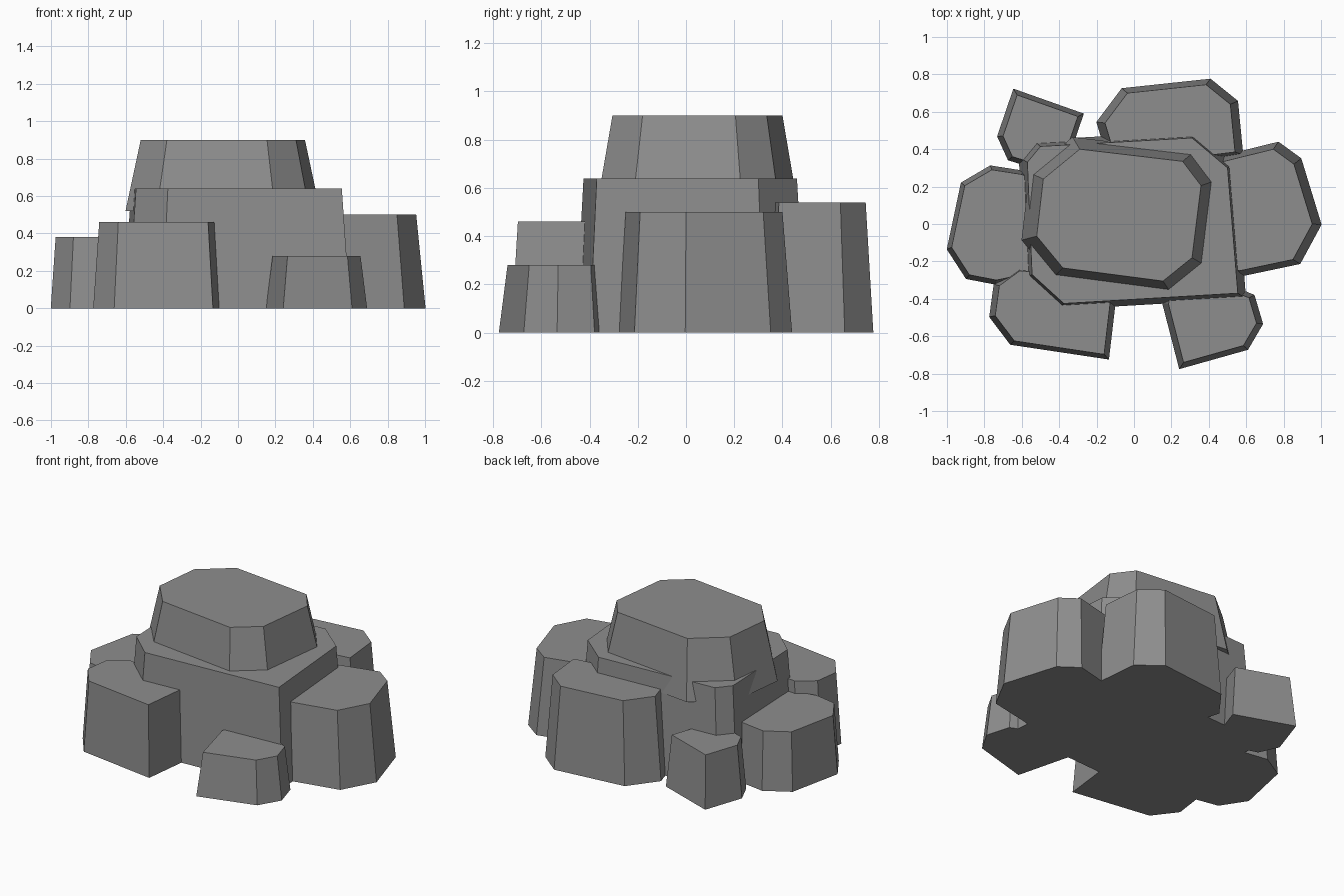
import bpy, bmesh

# Dark grey stone
stone = bpy.data.materials.new("dark_stone")
stone.diffuse_color = (0.27, 0.27, 0.27, 1)


def rock(name, z0, z1, centre, flare, top):
    """Tapered prism: flat top outline, bottom outline flared about a centre."""
    cx, cy = centre
    bm = bmesh.new()
    hi = [bm.verts.new((x, y, z1)) for x, y in top]
    lo = [bm.verts.new((cx + (x - cx) * flare, cy + (y - cy) * flare, z0)) for x, y in top]
    bm.faces.new(hi)
    bm.faces.new(lo[::-1])
    n = len(top)
    for i in range(n):
        j = (i + 1) % n
        bm.faces.new((lo[i], lo[j], hi[j], hi[i]))
    bmesh.ops.recalc_face_normals(bm, faces=bm.faces)
    mesh = bpy.data.meshes.new(name)
    bm.to_mesh(mesh)
    bm.free()
    mesh.materials.append(stone)
    ob = bpy.data.objects.new(name, mesh)
    bpy.context.collection.objects.link(ob)
    return ob


# Central block and the cap sitting in it
rock("main_rock", 0, 0.64, (0, 0), 1.08,
     [(-0.375, -0.425), (0.555, -0.37), (0.50, 0.30), (0.31, 0.46),
      (-0.50, 0.415), (-0.57, 0.33), (-0.545, -0.27)])
rock("cap_rock", 0.52, 0.90, (-0.08, 0.05), 1.185,
     [(-0.52, -0.065), (-0.38, -0.235), (0.155, -0.305), (0.31, -0.18),
      (0.358, 0.205), (0.26, 0.335), (-0.29, 0.40), (-0.485, 0.24)])

# Ring of smaller rocks
rock("right_rock", 0, 0.50, (0.49, 0.03), 1.108,
     [(0.953, 0), (0.855, 0.32), (0.745, 0.40), (0.42, 0.32),
      (0.42, -0.22), (0.565, -0.25), (0.85, -0.19)])
rock("back_rock", 0, 0.54, (0.2, 0.5), 1.13,
     [(0.385, 0.745), (0.515, 0.64), (0.54, 0.385), (0.42, 0.37),
      (-0.125, 0.44), (-0.155, 0.54), (-0.035, 0.70)])
rock("back_left_rock", 0, 0.34, (-0.5, 0.48), 1.16,
     [(-0.625, 0.69), (-0.30, 0.575), (-0.36, 0.40), (-0.52, 0.32),
      (-0.65, 0.36), (-0.70, 0.47)])
rock("left_rock", 0, 0.38, (-0.65, 0), 1.08,
     [(-0.975, -0.125), (-0.88, -0.272), (-0.735, -0.30), (-0.50, -0.25),
      (-0.50, 0.22), (-0.60, 0.265), (-0.76, 0.29), (-0.905, 0.205)])
rock("front_left_rock", 0, 0.46, (-0.42, -0.42), 1.1,
     [(-0.64, -0.625), (-0.16, -0.697), (-0.125, -0.40), (-0.50, -0.26),
      (-0.61, -0.25), (-0.72, -0.33), (-0.742, -0.49)])
rock("front_right_rock", 0, 0.28, (0.42, -0.5), 1.15,
     [(0.265, -0.74), (0.585, -0.65), (0.655, -0.53), (0.615, -0.395),
      (0.53, -0.36), (0.19, -0.38), (0.185, -0.43)])
